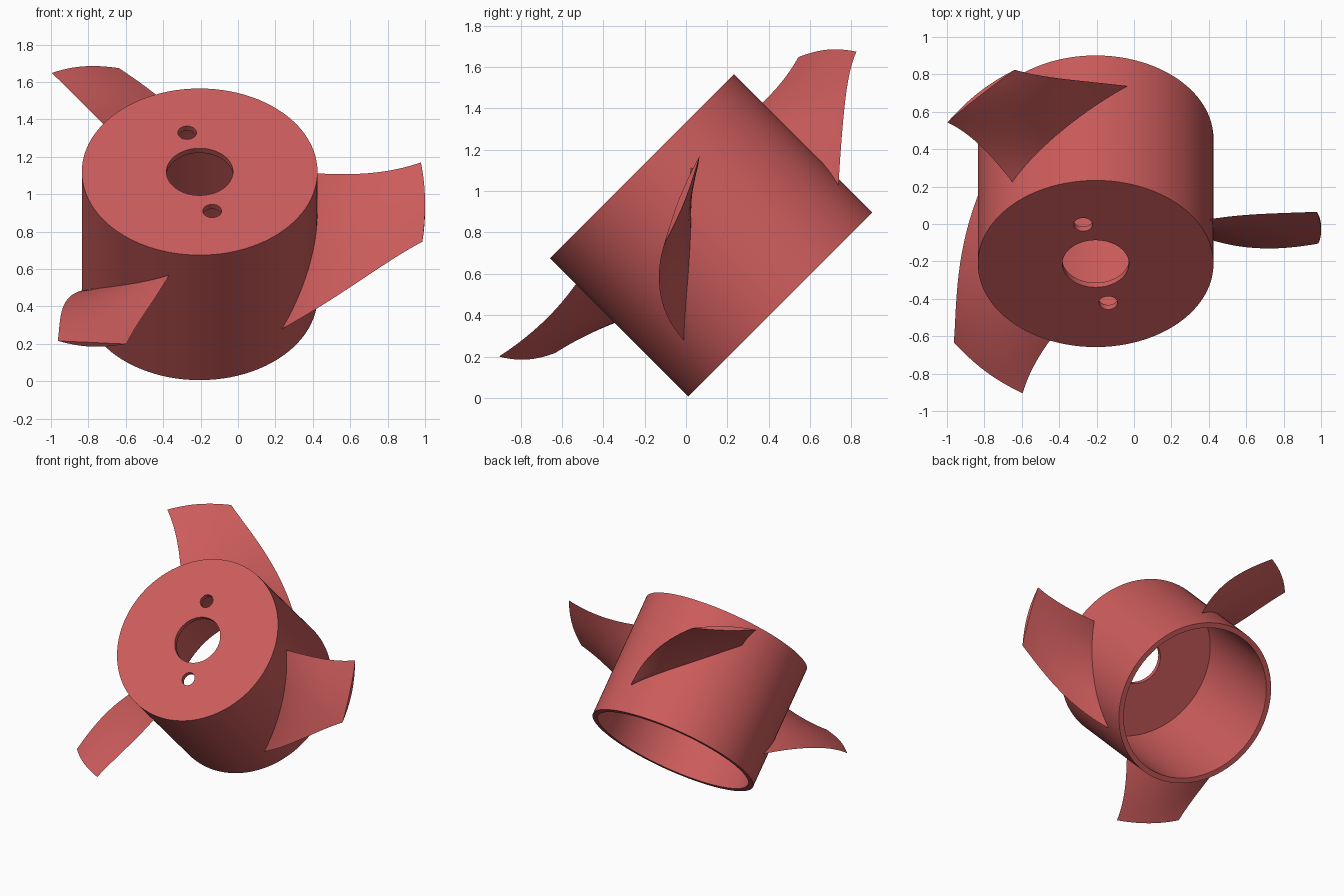
import bpy, bmesh
from math import sin, cos, pi, radians, sqrt
from mathutils import Matrix

if "Cube" in bpy.data.objects:
    bpy.data.objects.remove(bpy.data.objects["Cube"])

# Frame at the centre of the hub's closed face, axis tilted 45 degrees forward
FRAME = Matrix.Translation((-0.205, -0.2125, 1.12)) @ Matrix.Rotation(radians(45), 4, 'X')
R, R_IN, R_TIP, LENGTH, PLATE = 0.63, 0.59, 1.205, 0.945, 0.035

red = bpy.data.materials.new("red")
red.diffuse_color = (0.61, 0.107, 0.107, 1)
red.use_nodes = True
red.node_tree.nodes["Principled BSDF"].inputs["Base Color"].default_value = red.diffuse_color


def add_mesh(name, verts, faces, matrix):
    mesh = bpy.data.meshes.new(name)
    mesh.from_pydata(verts, [], faces)
    bm = bmesh.new()
    bm.from_mesh(mesh)
    bmesh.ops.recalc_face_normals(bm, faces=bm.faces)
    bm.to_mesh(mesh)
    bm.free()
    ob = bpy.data.objects.new(name, mesh)
    bpy.context.collection.objects.link(ob)
    ob.matrix_world = matrix
    mesh.materials.append(red)
    return ob


def activate(ob):
    bpy.ops.object.select_all(action='DESELECT')
    ob.select_set(True)
    bpy.context.view_layer.objects.active = ob


def smooth(ob):
    activate(ob)
    bpy.ops.object.shade_smooth_by_angle(angle=radians(35))


def lathe(name, profile, n, matrix):
    k = len(profile)
    verts = [(r * cos(2 * pi * i / n), r * sin(2 * pi * i / n), z)
             for i in range(n) for r, z in profile]
    faces = [(i * k + j, i * k + (j + 1) % k,
              (i + 1) % n * k + (j + 1) % k, (i + 1) % n * k + j)
             for i in range(n) for j in range(k)]
    return add_mesh(name, verts, faces, matrix)


# Hub: open cup with a central bore
hub = lathe("hub", [(0.178, 0), (R, 0), (R, -LENGTH), (R_IN, -LENGTH),
                    (R_IN, -PLATE), (0.178, -PLATE)], 96, FRAME)

# Two small bolt holes through the face
for side in (1, -1):
    bpy.ops.mesh.primitive_cylinder_add(vertices=32, radius=0.05, depth=0.2)
    cutter = bpy.context.object
    cutter.name = "bolt_hole_cutter"
    cutter.hide_render = True
    cutter.matrix_world = FRAME @ Matrix.Translation((-0.067 * side, 0.296 * side, 0))
    activate(hub)
    mod = hub.modifiers.new("bolt_hole", 'BOOLEAN')
    mod.operation, mod.solver, mod.object = 'DIFFERENCE', 'EXACT', cutter
    bpy.ops.object.modifier_apply(modifier=mod.name)
    bpy.data.objects.remove(cutter)
smooth(hub)


def through(points, r):
    """Quadratic through three (radius, angle, height) points."""
    out = [0, 0]
    for i, p in enumerate(points):
        w = 1
        for j, q in enumerate(points):
            if i != j:
                w *= (r - q[0]) / (p[0] - q[0])
        out[0] += w * p[1]
        out[1] += w * p[2]
    return out


# Blade edges: (radius, angle in degrees, height along the hub axis)
LEADING = [(0.63, 15, -0.173), (0.92, 11.5, -0.194), (1.205, 11.1, -0.161)]
TRAILING = [(0.63, -45.7, -0.737), (0.895, -24.4, -0.493), (1.205, -9, -0.341)]
ROWS, COLS = 16, 20


def blade(name, turn):
    verts, faces = [], []
    radii = [0.605] + [R + (R_TIP - R) * i / ROWS for i in range(ROWS + 1)]
    for r in radii:
        rr = max(r, R)
        a0, z0 = through(LEADING, rr)
        a1, z1 = through(TRAILING, rr)
        half = 0.033 - 0.017 * (rr - R) / (R_TIP - R)
        # lens-shaped section: along the front, back along the rear
        for j in range(2 * COLS):
            s = j / COLS if j <= COLS else 2 - j / COLS
            bulge = half * sin(pi * s) * (1 if j <= COLS else -1)
            a = radians(a0 + (a1 - a0) * s)
            verts.append((r * cos(a), r * sin(a), z0 + (z1 - z0) * s + bulge))
    k = 2 * COLS
    for i in range(len(radii) - 1):
        for j in range(k):
            faces.append((i * k + j, i * k + (j + 1) % k,
                          (i + 1) * k + (j + 1) % k, (i + 1) * k + j))
    # close root and tip with strips across the section
    for b in (0, (len(radii) - 1) * k):
        for j in range(COLS):
            quad = [b + j, b + j + 1, b + (k - j - 1) % k, b + (k - j) % k]
            faces.append(tuple(dict.fromkeys(quad)))
    smooth(add_mesh(name, verts, faces, FRAME @ Matrix.Rotation(turn, 4, 'Z')))


# Three blades around the hub
for n in range(3):
    blade(f"blade_{n + 1}", 2 * pi * n / 3)
